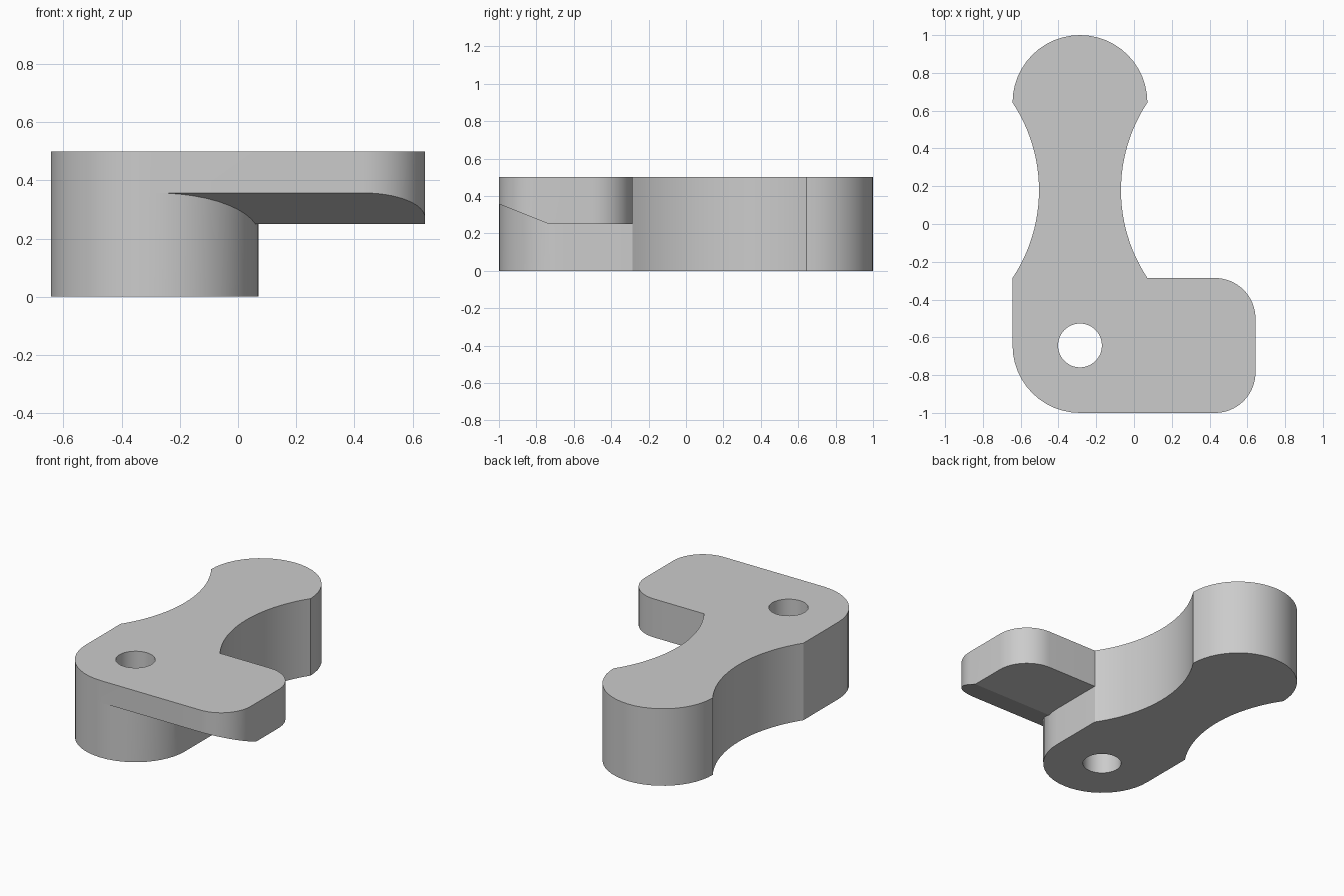
import bpy, bmesh
from math import sin, cos, pi, atan2, hypot
from mathutils import Vector

cube = bpy.data.objects.get("Cube")
if cube:
    bpy.data.objects.remove(cube, do_unlink=True)

gray = bpy.data.materials.new("light gray")
gray.use_nodes = True
gray.diffuse_color = (0.6, 0.6, 0.6, 1)
gray.node_tree.nodes["Principled BSDF"].inputs["Base Color"].default_value = (0.6, 0.6, 0.6, 1)

R = 0.357            # radius of both rounded ends
CX, CY = -0.286, 0.643
HEIGHT, LEDGE = 0.5, 0.25
SHOULDER = CY - R    # distance of the arm's back edge from the middle


def arc(cx, cy, r, a0, a1, n=24):
    """Points along a circular arc, angles in units of pi."""
    return [(cx + r * cos(pi * (a0 + (a1 - a0) * i / n)),
             cy + r * sin(pi * (a0 + (a1 - a0) * i / n))) for i in range(n + 1)]


def prism(name, outline, z0, z1, cut=None):
    """Extrude an outline, optionally slicing it with a plane (point, normal)."""
    bm = bmesh.new()
    base = bm.faces.new([bm.verts.new((x, y, z0)) for x, y in outline])
    ext = bmesh.ops.extrude_face_region(bm, geom=[base])
    top = [v for v in ext["geom"] if isinstance(v, bmesh.types.BMVert)]
    bmesh.ops.translate(bm, verts=top, vec=(0, 0, z1 - z0))
    if cut:
        geom = bm.verts[:] + bm.edges[:] + bm.faces[:]
        res = bmesh.ops.bisect_plane(bm, geom=geom, plane_co=cut[0], plane_no=cut[1],
                                     clear_outer=True)
        edges = [e for e in res["geom_cut"] if isinstance(e, bmesh.types.BMEdge)]
        bmesh.ops.holes_fill(bm, edges=edges, sides=0)
    bmesh.ops.recalc_face_normals(bm, faces=bm.faces)
    mesh = bpy.data.meshes.new(name)
    bm.to_mesh(mesh)
    bm.free()
    mesh.materials.append(gray)
    obj = bpy.data.objects.new(name, mesh)
    bpy.context.collection.objects.link(obj)
    return obj


def combine(target, other, operation):
    """Apply a boolean and discard the helper."""
    other.hide_render = True
    mod = target.modifiers.new(operation.lower(), "BOOLEAN")
    mod.operation, mod.solver, mod.object = operation, "EXACT", other
    bpy.context.view_layer.objects.active = target
    bpy.ops.object.modifier_apply(modifier=mod.name)
    bpy.data.objects.remove(other, do_unlink=True)


# Waist arcs, from chord half-length and sagitta
half, sag = (CY + SHOULDER) / 2, 0.14
waist_r = (half ** 2 + sag ** 2) / (2 * sag)
waist_y = (CY - SHOULDER) / 2
spread = atan2(half, waist_r - sag) / pi
offset = R - sag + waist_r

# Tall lever body: round front end, waisted neck, round back end
outline = arc(CX, -CY, R, 1, 2)
outline += arc(CX + offset, waist_y, waist_r, 1 + spread, 1 - spread)
outline += arc(CX, CY, R, 0, 1)[1:]
outline += arc(CX - offset, waist_y, waist_r, spread, -spread)[1:]
body = prism("lever_body", outline, 0, HEIGHT)

# Raised side arm with rounded corners and a sloped front underside
corner, side = 0.214, 0.643
arm_outline = [(CX, -1)]
arm_outline += arc(side - corner, -1 + corner, corner, 1.5, 2, 16)
arm_outline += arc(side - corner, -SHOULDER - corner, corner, 0, 0.5, 16)
arm_outline += [(CX + R, -SHOULDER), (CX + 0.2, -0.5), (CX + 0.2, -0.8), (CX, -0.9)]
slope = Vector((0, -0.107, -0.268)).normalized()
arm = prism("side_arm", arm_outline, LEDGE, HEIGHT, ((0, -0.732, LEDGE), slope))
combine(body, arm, "UNION")

# Pivot hole straight through the round front end
hole = prism("pivot_hole_cutter", arc(CX, -CY, 0.116, 0, 2, 48)[:-1], -0.1, HEIGHT + 0.1)
combine(body, hole, "DIFFERENCE")

body.select_set(True)
bpy.ops.object.shade_smooth_by_angle(angle=pi / 9)
